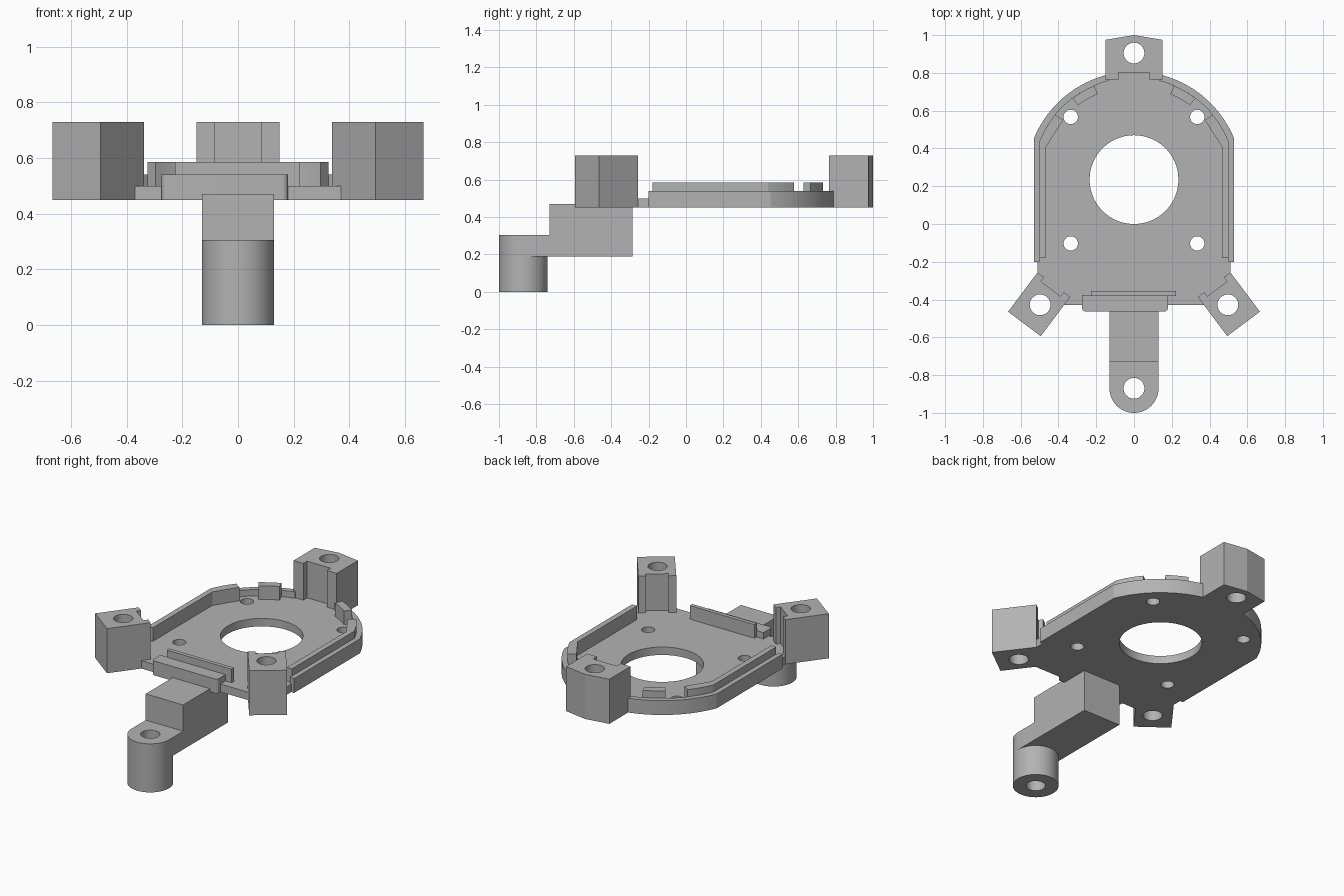
import bpy
import bmesh
from math import sin, cos, radians
from mathutils import Vector

cube = bpy.data.objects.get("Cube")
if cube:
    bpy.data.objects.remove(cube, do_unlink=True)

GREY = (0.45, 0.45, 0.45, 1)
mat = bpy.data.materials.new("plain grey")
mat.use_nodes = True
mat.diffuse_color = GREY
mat.node_tree.nodes["Principled BSDF"].inputs["Base Color"].default_value = GREY

CENTRE = (0, 0.235)          # centre of the main opening and the round back
OUTER, INNER = 0.573, 0.54   # radii of the ledge
BOTTOM, FLOOR, LEDGE, LIP, TOP = 0.45, 0.5, 0.54, 0.585, 0.73
BOLT = 0.055


def arc(centre, r, a0, a1, steps):
    """Points along an arc, angles in degrees."""
    angles = [radians(a0 + (a1 - a0) * i / steps) for i in range(steps + 1)]
    return [(centre[0] + r * cos(a), centre[1] + r * sin(a)) for a in angles]


def circle(centre, r, steps=64):
    return arc(centre, r, 0, 360, steps)[:-1]


def mirrored(points):
    return [(-x, y) for x, y in reversed(points)]


def rect(x0, x1, y0, y1):
    return [(x0, y0), (x1, y0), (x1, y1), (x0, y1)]


def prism(name, outline, z0, z1, holes=()):
    """Extrude an outline with holes from z0 to z1."""
    bm = bmesh.new()
    edges = []
    for loop in (outline, *holes):
        vs = [bm.verts.new((x, y, z0)) for x, y in loop]
        edges += [bm.edges.new((v, vs[i - 1])) for i, v in enumerate(vs)]
    bmesh.ops.triangle_fill(bm, use_beauty=True, use_dissolve=False, edges=edges)
    ext = bmesh.ops.extrude_face_region(bm, geom=bm.faces[:])
    top = [g for g in ext["geom"] if isinstance(g, bmesh.types.BMVert)]
    bmesh.ops.translate(bm, verts=top, vec=(0, 0, z1 - z0))
    bmesh.ops.recalc_face_normals(bm, faces=bm.faces[:])
    # Smooth round walls, keep real corners sharp
    for f in bm.faces:
        f.smooth = True
    for e in bm.edges:
        e.smooth = e.calc_face_angle(0) < radians(8)
    mesh = bpy.data.meshes.new(name)
    bm.to_mesh(mesh)
    bm.free()
    mesh.materials.append(mat)
    obj = bpy.data.objects.new(name, mesh)
    bpy.context.collection.objects.link(obj)
    return obj


def pair(name, outline, z0, z1, holes=()):
    """A part on the left (+x) and its mirror on the right."""
    prism("left_" + name, outline, z0, z1, holes)
    prism("right_" + name, mirrored(outline), z0, z1, [mirrored(h) for h in holes])


# Base plate with the main opening and four screw holes
side = [(0.39, -0.43), (0.51, -0.31), (0.51, -0.2), (0.53, -0.2)]
plate = side + arc(CENTRE, OUTER, 22.3, 157.7, 48) + mirrored(side)
screws = [circle((x, y), 0.038, 48) for x in (-0.335, 0.335) for y in (-0.103, 0.567)]
prism("base_plate", plate, BOTTOM, FLOOR, [circle(CENTRE, 0.235, 96)] + screws)

# Ledge around the sides and back, raised lip inside it, and back clips
pair("ledge",
     [(0.50, -0.2), (0.53, -0.2)] + arc(CENTRE, OUTER, 22.3, 75.5, 18)
     + arc(CENTRE, INNER, 75.5, 22.2, 18), FLOOR, LEDGE)
pair("lip",
     [(0.465, -0.18), (0.50, -0.18)] + arc(CENTRE, INNER, 22.2, 39.5, 6)
     + [(0.375, 0.55), (0.465, 0.41)], FLOOR, LIP)
pair("back_clip",
     arc(CENTRE, INNER, 53, 67, 5) + arc(CENTRE, 0.492, 67, 53, 5), FLOOR, LIP)

# Front ledge with rounded front corners, and its lip
r = 0.02
front = ([(0.18, -0.376), (-0.275, -0.376)]
         + arc((-0.275 + r, -0.463 + r), r, 180, 270, 12)
         + arc((0.18 - r, -0.463 + r), r, 270, 360, 12))
prism("front_ledge", front, BOTTOM, LEDGE)
prism("front_lip", rect(-0.227, 0.222, -0.38, -0.355), FLOOR, LIP)

# Back mount: pointed block with a groove facing the plate
back = [(-0.15, 0.765), (-0.082, 0.765), (-0.082, 0.803), (0.082, 0.803),
        (0.082, 0.765), (0.15, 0.765), (0.15, 0.975), (0, 1), (-0.15, 0.975)]
prism("back_mount", back, BOTTOM, TOP, [circle((0, 0.905), BOLT)])

# Front corner mounts: turned blocks with the same groove
mid = Vector((0.502, -0.425))
along, inward = Vector((0.8, 0.6)), Vector((-0.6, 0.8))
w, d, g = 0.108, 0.13, 0.065
local = [(-w, -d), (w, -d), (w, d), (g, d), (g, d - 0.028),
         (-g, d - 0.028), (-g, d), (-w, d)]
corner = [tuple(mid + along * u + inward * v) for u, v in local]
pair("corner_mount", corner, BOTTOM, TOP, [circle((0.497, -0.428), BOLT)])

# Front arm, its stepped lug and the round post below
post, R = (0, -0.87), 0.13
prism("arm", rect(-R, R, -0.73, -0.285), 0.19, 0.47)
prism("arm_lug", arc(post, R, 180, 360, 40) + [(R, -0.73), (-R, -0.73)],
      0.19, 0.305, [circle(post, BOLT)])
prism("arm_post", circle(post, R, 80), 0, 0.19, [circle(post, BOLT)])
